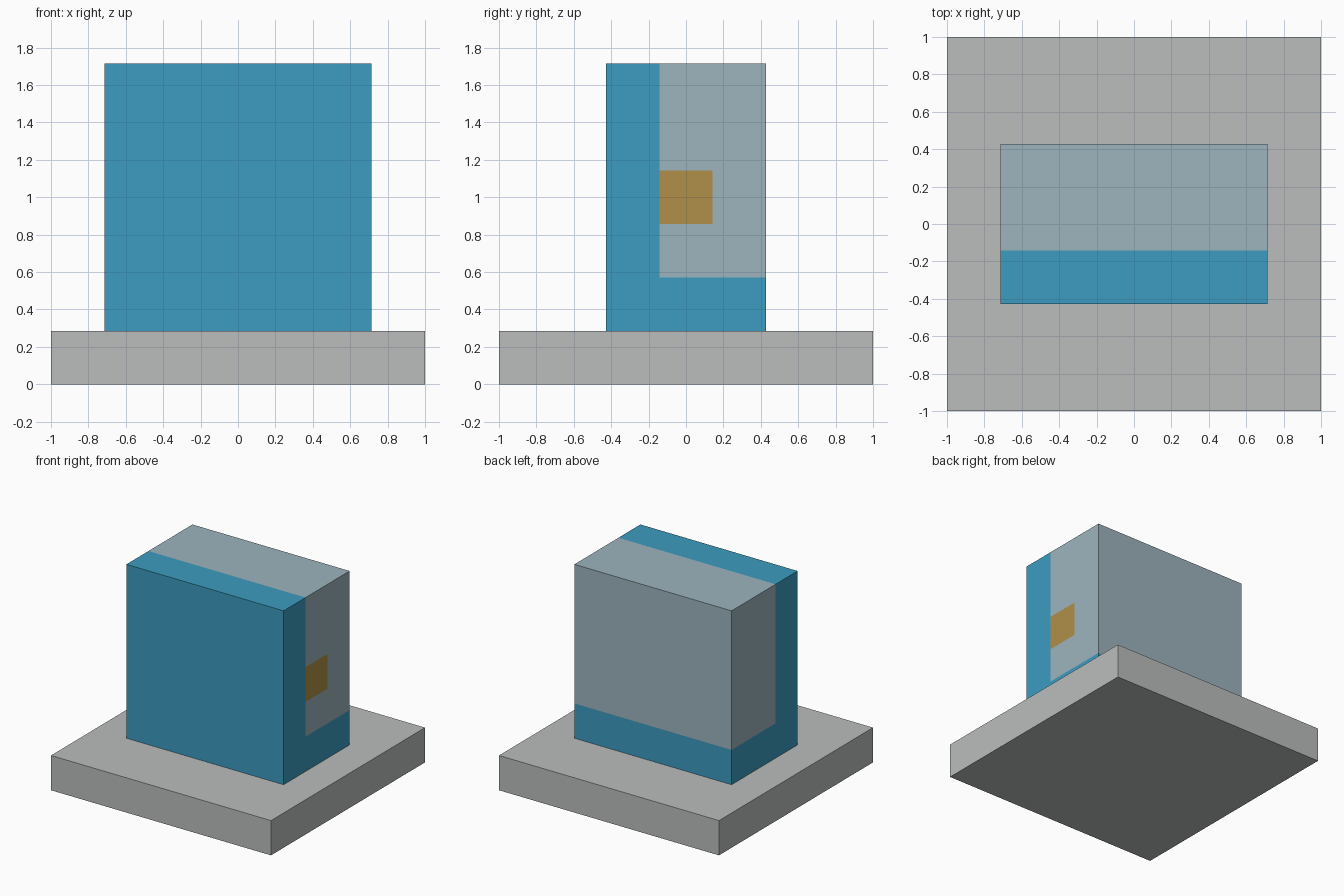
import bpy
import bmesh
from mathutils import Vector

cube = bpy.data.objects.get("Cube")
if cube:
    bpy.data.objects.remove(cube, do_unlink=True)

U = 1 / 7  # layout unit


def make_material(name, srgb):
    lin = [((c / 255 + 0.055) / 1.055) ** 2.4 for c in srgb]
    mat = bpy.data.materials.new(name)
    mat.use_nodes = True
    mat.diffuse_color = (*lin, 1)
    bsdf = next(n for n in mat.node_tree.nodes if n.type == 'BSDF_PRINCIPLED')
    bsdf.inputs["Base Color"].default_value = (*lin, 1)
    return mat


def make_block(name, low, high, materials, cuts=(), rule=None):
    """Box between two corners, sliced by axis planes, coloured by a face rule."""
    low, high = Vector(low) * U, Vector(high) * U
    bm = bmesh.new()
    bmesh.ops.create_cube(bm, size=1)
    for v in bm.verts:
        v.co = (low + high) / 2 + v.co * (high - low)
    for axis, pos in cuts:
        normal = Vector((0, 0, 0))
        normal[axis] = 1
        bmesh.ops.bisect_plane(bm, geom=bm.verts[:] + bm.edges[:] + bm.faces[:],
                               plane_co=normal * pos * U, plane_no=normal)
    bm.normal_update()
    if rule:
        for f in bm.faces:
            f.material_index = rule(f.calc_center_median() / U, f.normal)
    mesh = bpy.data.meshes.new(name)
    bm.to_mesh(mesh)
    bm.free()
    for mat in materials:
        mesh.materials.append(mat)
    obj = bpy.data.objects.new(name, mesh)
    bpy.context.collection.objects.link(obj)
    return obj


stone = make_material("light_grey", (187, 190, 189))
blue = make_material("blue", (60, 156, 192))
pale = make_material("pale_blue_grey", (157, 180, 190))
gold = make_material("gold", (176, 143, 72))


# Blue front and lower band, pale upper rear, gold square on the +x side
def body_colour(c, n):
    if c.y < -1 or c.z < 4:
        return 0
    if n.x > 0.5 and c.y < 1 and 6 < c.z < 8:
        return 2
    return 1


make_block("base_slab", (-7, -7, 0), (7, 7, 2), [stone])
make_block("body", (-5, -3, 2), (5, 3, 12), [blue, pale, gold],
           cuts=[(1, -1), (1, 1), (2, 4), (2, 6), (2, 8)], rule=body_colour)
